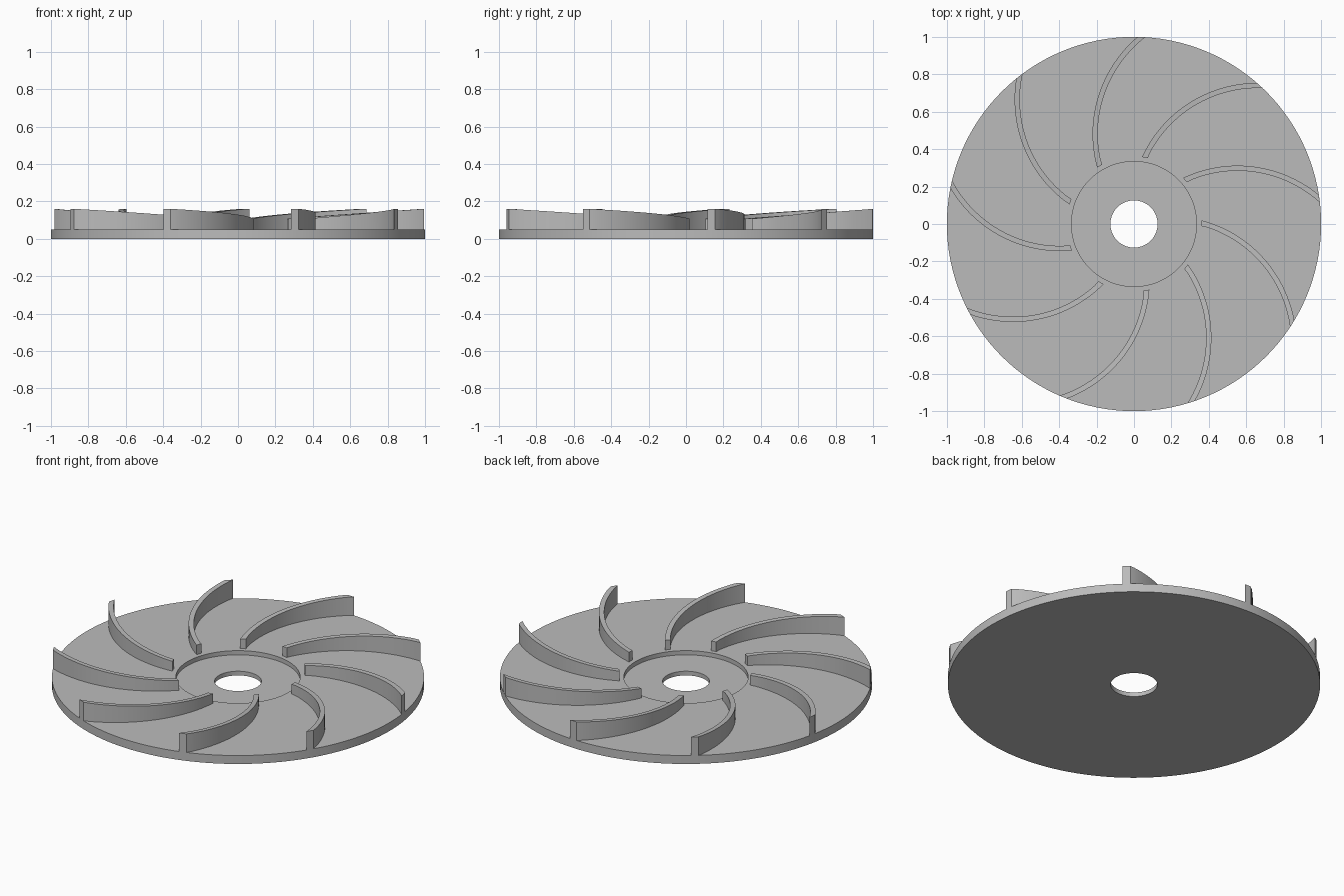
import bpy, bmesh
from math import sin, cos, radians, hypot, tau

cube = bpy.data.objects.get("Cube")
if cube:
    bpy.data.objects.remove(cube, do_unlink=True)

mat = bpy.data.materials.new("plain grey")
mat.use_nodes = True
mat.diffuse_color = (0.5, 0.5, 0.5, 1)
mat.node_tree.nodes["Principled BSDF"].inputs["Base Color"].default_value = (0.5, 0.5, 0.5, 1)

BLADES = 9
SEGS = 128
STEPS = 28
PLATE_TOP = 0.05


def finish(bm, name):
    bmesh.ops.recalc_face_normals(bm, faces=bm.faces)
    mesh = bpy.data.meshes.new(name)
    bm.to_mesh(mesh)
    bm.free()
    mesh.materials.append(mat)
    ob = bpy.data.objects.new(name, mesh)
    bpy.context.collection.objects.link(ob)
    bpy.ops.object.select_all(action="DESELECT")
    ob.select_set(True)
    bpy.context.view_layer.objects.active = ob
    bpy.ops.object.shade_smooth_by_angle(angle=radians(30))
    return ob


def bridge(bm, rings, closed_around):
    """Join neighbouring rings of vertices with quads."""
    n = len(rings[0])
    pairs = list(zip(rings, rings[1:]))
    if closed_around:
        pairs.append((rings[-1], rings[0]))
    for a, b in pairs:
        for i in range(n):
            j = (i + 1) % n
            bm.faces.new((a[i], a[j], b[j], b[i]))


# Base plate: lathed section with a bore and a recessed hub floor
section = [(0.126, 0), (1, 0), (1, PLATE_TOP), (0.334, PLATE_TOP),
           (0.334, 0.025), (0.126, 0.025)]
bm = bmesh.new()
rings = []
for k in range(SEGS):
    a = tau * k / SEGS
    rings.append([bm.verts.new((r * cos(a), r * sin(a), z)) for r, z in section])
bridge(bm, rings, True)
finish(bm, "base_plate")


# Curved blades: slowly opening arc, top rising towards the rim
def arc_point(deg, inset):
    r = 0.664 + 0.035 * (113 - deg) / 65 - inset
    return 0.522 + r * cos(radians(deg)), -0.365 + r * sin(radians(deg))


def edge_point(t, start, end, inset):
    x, y = arc_point(start + (end - start) * t, inset)
    # Trim both ends to circles around the axis
    if t in (0, 1):
        s = (1 if t else 0.36) / hypot(x, y)
        x, y = x * s, y * s
    return x, y


def blade_top(x, y):
    return 0.107 + 0.053 * (hypot(x, y) - 0.36) / 0.64


def build_blade(turn, name):
    c, s = cos(turn), sin(turn)
    bm = bmesh.new()
    rings = []
    for k in range(STEPS + 1):
        t = k / STEPS
        outer = edge_point(t, 113, 48, 0)
        inner = edge_point(t, 111.5, 45.4, 0.028)
        ring = [(*outer, PLATE_TOP), (*outer, blade_top(*outer)),
                (*inner, blade_top(*inner)), (*inner, PLATE_TOP)]
        rings.append([bm.verts.new((x * c - y * s, x * s + y * c, z)) for x, y, z in ring])
    bridge(bm, rings, False)
    bm.faces.new(rings[0])
    bm.faces.new(rings[-1])
    finish(bm, name)


for n in range(BLADES):
    build_blade(tau * n / BLADES, f"blade_{n + 1}")
